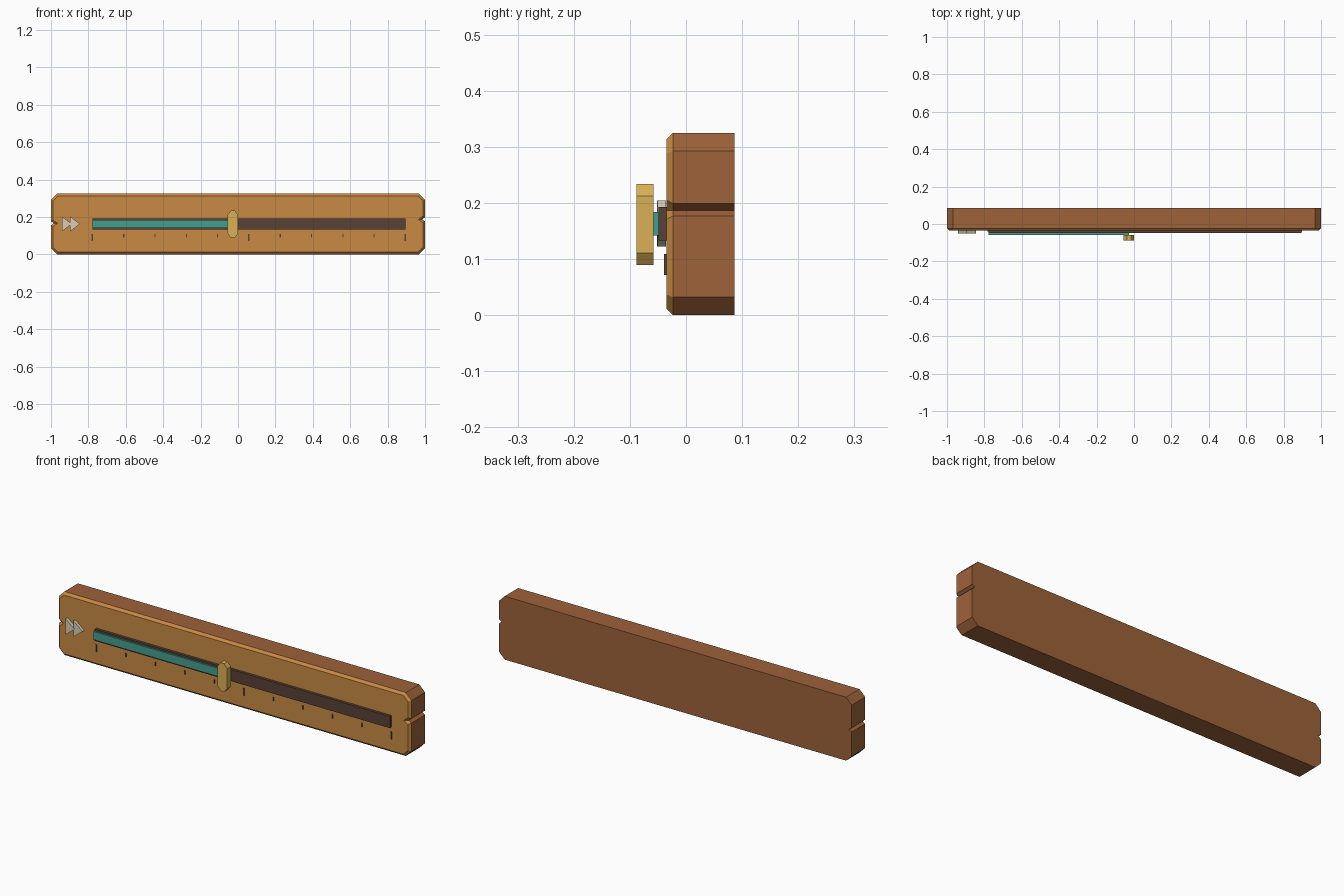
import bpy, bmesh

cube = bpy.data.objects.get("Cube")
if cube:
    bpy.data.objects.remove(cube, do_unlink=True)


def material(name, rgb):
    """Flat material from 8-bit display colour, stored as linear values."""
    lin = [((c / 255 + 0.055) / 1.055) ** 2.4 for c in rgb]
    mat = bpy.data.materials.new(name)
    mat.use_nodes = True
    mat.diffuse_color = (*lin, 1)
    mat.node_tree.nodes["Principled BSDF"].inputs["Base Color"].default_value = (*lin, 1)
    return mat


brown = material("brown_wood", (157, 98, 58))
tan = material("tan_wood", (200, 138, 67))
dark = material("dark_brown", (88, 66, 54))
teal = material("teal", (70, 157, 143))
gold = material("gold", (218, 176, 86))
cream = material("cream", (216, 206, 182))


def prism(name, outline, back, front, mats, chamfer=0):
    """Extrude an x-z outline from back to front, with an optional front chamfer."""
    bm = bmesh.new()
    face = bm.faces.new([bm.verts.new((x, back, z)) for x, z in outline])
    ext = bmesh.ops.extrude_face_region(bm, geom=[face])
    for v in ext["geom"]:
        if isinstance(v, bmesh.types.BMVert):
            v.co.y = front + chamfer
    bmesh.ops.recalc_face_normals(bm, faces=bm.faces)
    if chamfer:
        bm.normal_update()
        cap = [f for f in bm.faces if f.normal.y < -0.9]
        bmesh.ops.inset_region(bm, faces=cap, thickness=chamfer, depth=chamfer,
                               use_even_offset=True)
        bm.normal_update()
    # Front-facing faces take the second material when there is one
    for f in bm.faces:
        f.material_index = int(len(mats) > 1 and f.normal.y < -0.1)
    mesh = bpy.data.meshes.new(name)
    bm.to_mesh(mesh)
    bm.free()
    for m in mats:
        mesh.materials.append(m)
    obj = bpy.data.objects.new(name, mesh)
    bpy.context.collection.objects.link(obj)
    return obj


def octagon(x0, x1, z0, z1, cx, cz):
    """Rectangle with cut corners, listed anticlockwise from the lower left."""
    return [(x0 + cx, z0), (x1 - cx, z0), (x1, z0 + cz), (x1, z1 - cz),
            (x1 - cx, z1), (x0 + cx, z1), (x0, z1 - cz), (x0, z0 + cz)]


def rect(x0, x1, z0, z1):
    return [(x0, z0), (x1, z0), (x1, z1), (x0, z1)]


# Wooden board with cut corners and a V notch in each end
board = octagon(-1, 1, 0, 0.325, 0.032, 0.032)
right_notch = [(1, 0.177), (0.985, 0.187), (1, 0.199)]
left_notch = [(-1, 0.177), (-0.985, 0.166), (-1, 0.155)]
board = board[:3] + right_notch + board[3:7] + left_notch + board[7:]
prism("board", board, 0.086, -0.035, [brown, tan], chamfer=0.012)

# Track and its filled part
START, END = -0.778, 0.895
prism("track", rect(START, END, 0.133, 0.193), -0.03, -0.049, [dark])
prism("track_fill", rect(START, -0.028, 0.142, 0.184), -0.045, -0.058, [teal])

# Slider knob
prism("slider_knob", octagon(-0.055, 0, 0.089, 0.234, 0.017, 0.022),
      -0.058, -0.088, [gold])

# Scale ticks, longer at both ends and the middle
for i in range(11):
    x = START + (END - START) * i / 10
    long_tick = i % 5 == 0
    w = 0.004 if long_tick else 0.003
    low = 0.072 if long_tick else 0.09
    prism(f"tick_{i + 1}", rect(x - w, x + w, low, 0.109), -0.034, -0.039, [dark])

# Pair of forward arrows
for i, x in enumerate((-0.942, -0.898)):
    prism(f"arrow_{i + 1}", [(x, 0.122), (x + 0.052, 0.163), (x, 0.204)],
          -0.036, -0.052 + 0.001 * i, [cream])
